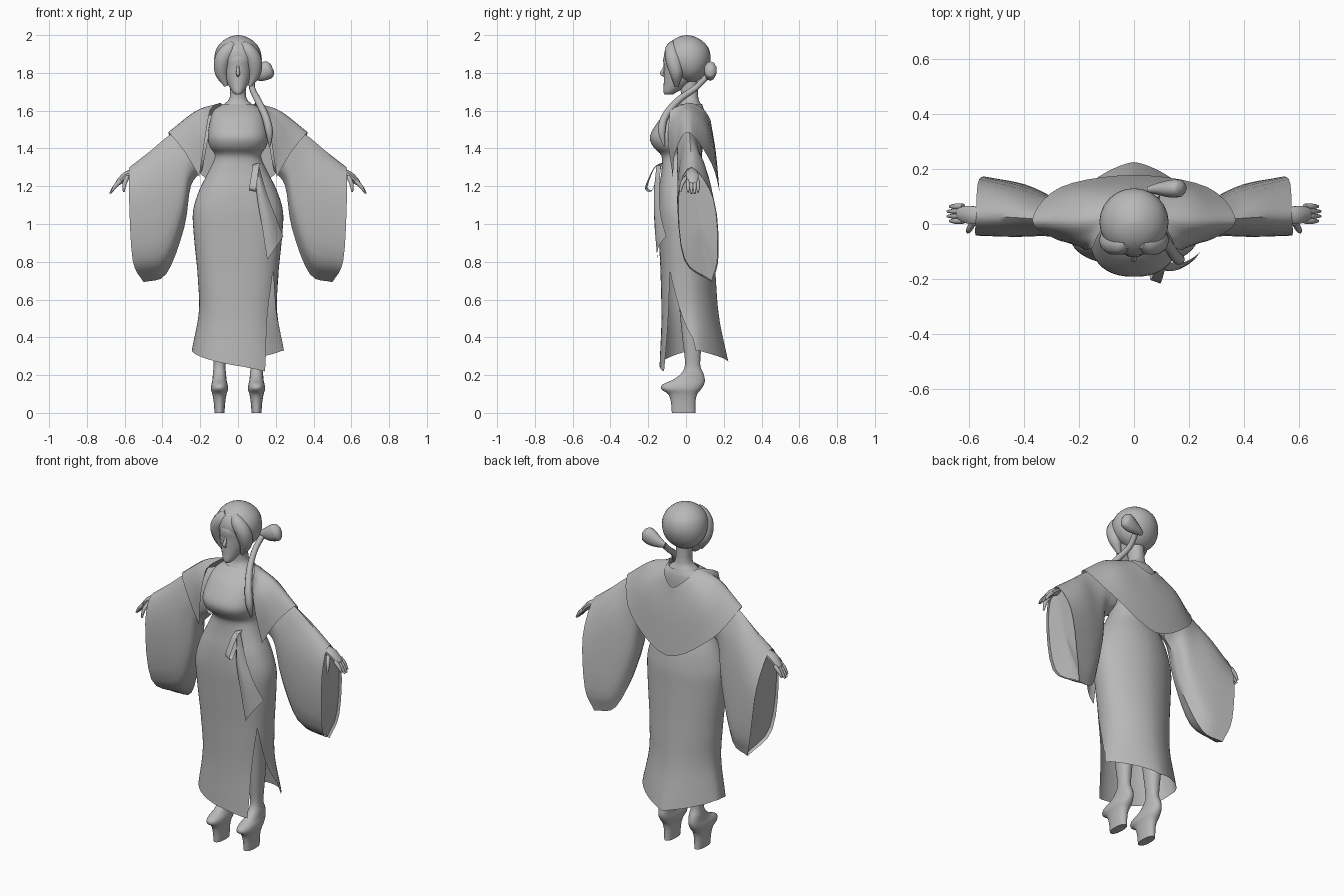
import bpy, bmesh, math
from mathutils import Vector

grey = bpy.data.materials.new("plain_grey")
grey.diffuse_color = (0.48, 0.48, 0.48, 1)


def spline(keys, n):
    """Smooth curve through tuples of any length, n steps per span."""
    keys = [Vector(k) for k in keys]
    out = []
    for i in range(len(keys) - 1):
        b, c = keys[i], keys[i + 1]
        a = keys[i - 1] if i else b * 2 - c
        d = keys[i + 2] if i + 2 < len(keys) else c * 2 - b
        for k in range(n):
            t = k / n
            out.append(0.5 * (b * 2 + (c - a) * t + (a * 2 - b * 5 + c * 4 - d) * t * t
                              + (b * 3 - a - c * 3 + d) * t ** 3))
    out.append(keys[-1])
    return out


def grid(name, rows, closed=True, caps=(False, False), side=1):
    """Skin a list of point rows into a smooth surface."""
    bm = bmesh.new()
    vs = [[bm.verts.new((p[0] * side, p[1], p[2])) for p in r] for r in rows]
    n = len(rows[0])
    for r, s in zip(vs, vs[1:]):
        for i in range(n if closed else n - 1):
            j = (i + 1) % n
            bm.faces.new((r[i], r[j], s[j], s[i]))
    for on, r in zip(caps, (vs[0], vs[-1])):
        if on:
            bm.faces.new(r)
    bmesh.ops.remove_doubles(bm, verts=bm.verts, dist=0.0004)
    bmesh.ops.recalc_face_normals(bm, faces=bm.faces)
    me = bpy.data.meshes.new(name)
    bm.to_mesh(me)
    bm.free()
    me.materials.append(grey)
    ob = bpy.data.objects.new(name, me)
    bpy.context.collection.objects.link(ob)
    bpy.ops.object.select_all(action='DESELECT')
    ob.select_set(True)
    bpy.context.view_layer.objects.active = ob
    bpy.ops.object.shade_smooth_by_angle(angle=math.radians(50))
    return ob


def oval(a, hx, yf, yb, e=0.85, e_back=None):
    """Point on a rounded cross-section: half width, front y, back y."""
    c, s = math.cos(a), math.sin(a)
    if s > 0 and e_back:
        e = e_back
    x = hx * math.copysign(abs(c) ** e, c)
    return x, (yf + yb) / 2 + (yb - yf) / 2 * math.copysign(abs(s) ** e, s)


def loft(name, keys, n=3, seg=24, cx=0, side=1, e=0.9):
    """Stacked ovals; keys are (z, half width, front y, back y)."""
    rows = []
    for z, hx, yf, yb in spline(keys, n):
        pts = [oval(2 * math.pi * i / seg, hx, yf, yb, e) for i in range(seg)]
        rows.append([(x + cx, y, z) for x, y in pts])
    return grid(name, rows, True, (True, True), side)


def tube(name, keys, side=1, flat=1.0, seg=10):
    """Tapered strand; keys are (x, y, z, radius)."""
    pts = spline(keys, 5)
    rows = []
    for i, p in enumerate(pts):
        d = (pts[min(i + 1, len(pts) - 1)] - pts[max(i - 1, 0)]).to_3d().normalized()
        u = d.cross(Vector((0, 1, 0.01))).normalized()
        v = d.cross(u)
        rows.append([p.to_3d() + p[3] * (u * math.cos(t) + v * math.sin(t) * flat)
                     for t in [2 * math.pi * k / seg for k in range(seg)]])
    return grid(name, rows, True, (True, True), side)


# Dress: chest, waist and hips, then a skirt split on one side and pointed at the back
dress_keys = [(1.635, 0.08, -0.045, 0.085), (1.605, 0.125, -0.085, 0.095), (1.56, 0.145, -0.135, 0.10),
              (1.47, 0.16, -0.19, 0.10), (1.41, 0.15, -0.175, 0.09), (1.36, 0.122, -0.13, 0.085),
              (1.28, 0.155, -0.13, 0.09), (1.18, 0.205, -0.145, 0.12), (1.07, 0.238, -0.15, 0.14),
              (0.95, 0.235, -0.145, 0.145), (0.75, 0.215, -0.135, 0.155)]
skirt_keys = [(0, 0.215, -0.135, 0.155), (0.5, 0.207, -0.13, 0.175), (1, 0.245, -0.14, 0.225)]
hem = [(-70, 0.22), (0, 0.325), (15, 0.33), (90, 0.265), (165, 0.33), (185, 0.33), (300, 0.22), (400, 0.22)]


def hem_z(deg):
    for (a, z0), (b, z1) in zip(hem, hem[1:]):
        if deg <= b:
            return z0 + (z1 - z0) * (deg - a) / (b - a)


SEG, rows = 56, []
for z, hx, yf, yb in spline(dress_keys, 4):
    low = min(1, max(0, (1.35 - z) / 0.25))
    row = []
    for i in range(SEG + 1):
        x, y = oval(math.radians(-35 + 360 * i / SEG), hx, yf, yb, 0.85 - 0.08 * low, 0.85 + 0.25 * low)
        row.append((x, y, z))
    rows.append(row)
for t, hx, yf, yb in spline(skirt_keys, 6)[1:]:
    row = []
    for i in range(SEG + 1):
        start, end = -35 + 42 * t, 325 - 23 * t
        deg = start + (end - start) * i / SEG
        x, y = oval(math.radians(deg), hx, yf, yb, 0.77 + 0.08 * t, 1.1 + 0.28 * t * t)
        row.append((x, y, 0.75 + (hem_z(deg) - 0.75) * t))
    rows.append(row)
grid("dress", rows, closed=False)

# Neck
loft("neck", [(1.60, 0.10, -0.05, 0.085), (1.632, 0.078, -0.04, 0.08), (1.67, 0.044, -0.025, 0.065),
              (1.78, 0.042, -0.04, 0.06)])

# Face, nose and hair
loft("face", [(1.685, 0.014, -0.112, -0.07), (1.70, 0.03, -0.12, -0.045), (1.74, 0.054, -0.118, 0.02),
              (1.78, 0.07, -0.117, 0.06), (1.83, 0.08, -0.117, 0.08), (1.88, 0.08, -0.12, 0.08),
              (1.93, 0.06, -0.09, 0.07)], e=1)
tube("nose", [(0, -0.110, 1.85, 0.005), (0, -0.118, 1.82, 0.008), (0, -0.128, 1.797, 0.010),
              (0, -0.114, 1.783, 0.006)])
loft("hair_cap", [(1.755, 0.05, -0.02, 0.06), (1.78, 0.088, -0.05, 0.09), (1.82, 0.116, -0.085, 0.115),
                  (1.875, 0.126, -0.115, 0.13), (1.93, 0.113, -0.108, 0.12), (1.97, 0.08, -0.075, 0.085),
                  (1.992, 0.04, -0.035, 0.045), (2.0, 0.008, 0, 0.01)], e=1)
for s in (-1, 1):
    tube("fringe", [(0.022, -0.068, 1.955, 0.022), (0.050, -0.072, 1.92, 0.040), (0.080, -0.066, 1.87, 0.044),
                    (0.086, -0.052, 1.80, 0.036), (0.062, -0.05, 1.73, 0.010)], s)
tube("side_bun", [(0.05, 0.125, 1.78, 0.015), (0.09, 0.128, 1.79, 0.032), (0.13, 0.128, 1.803, 0.046),
                  (0.165, 0.13, 1.82, 0.046), (0.182, 0.13, 1.828, 0.022)], flat=0.7)
tube("hair_tail", [(0.08, 0.11, 1.78, 0.016), (0.075, 0.05, 1.72, 0.016), (0.105, -0.04, 1.655, 0.018),
                   (0.145, -0.11, 1.57, 0.02), (0.165, -0.128, 1.49, 0.02), (0.168, -0.115, 1.41, 0.004)])

# Shoulder cape: each column runs neckline, middle, lower edge
half = [[(0.15, -0.085, 1.60), (0.175, -0.095, 1.45), (0.205, -0.07, 1.25)],
        [(0.13, -0.04, 1.625), (0.215, -0.06, 1.53), (0.285, -0.055, 1.385)],
        [(0.09, 0.03, 1.64), (0.22, 0.015, 1.60), (0.37, 0.015, 1.485)],
        [(0.075, 0.095, 1.605), (0.20, 0.12, 1.49), (0.265, 0.135, 1.32)],
        [(0, 0.13, 1.55), (0, 0.158, 1.38), (0, 0.178, 1.165)]]
cols = half + [[(-x, y, z) for x, y, z in c] for c in reversed(half[:-1])]
cols = [spline(c, 5) for c in cols]
grid("shoulder_cape", [spline(r, 5) for r in zip(*cols)], closed=False)

# Hanging sleeves: each section runs top, front, front low, bottom tip, back low, back
sleeve = [[(.14, .02, 1.58), (.16, -.04, 1.45), (.18, -.03, 1.33), (.19, .02, 1.28), (.18, .07, 1.33), (.16, .08, 1.46)],
          [(.26, .02, 1.53), (.26, -.045, 1.40), (.255, -.035, 1.27), (.25, .02, 1.20), (.255, .07, 1.27), (.26, .08, 1.40)],
          [(.37, .02, 1.465), (.34, -.04, 1.30), (.30, -.03, 1.08), (.285, .05, .98), (.30, .10, 1.08), (.34, .09, 1.32)],
          [(.46, .025, 1.39), (.45, -.045, 1.20), (.39, -.015, .86), (.38, .11, .735), (.40, .145, .86), (.44, .12, 1.25)],
          [(.575, .03, 1.30), (.577, -.04, 1.15), (.558, -.01, .81), (.50, .14, .692), (.54, .172, .83), (.568, .15, 1.12)]]


def ring(keys, n=4):
    """Closed smooth section with a crisp bottom tip."""
    out = spline([keys[k] for k in (3, 4, 5, 0, 1, 2, 3)], n)
    return out[:-1]


for s in (-1, 1):
    stations = [spline(c, 4) for c in zip(*sleeve)]
    rings = [ring(sec) for sec in zip(*stations)]
    grid("sleeve", rings, True, (False, False), s)

    # Lining that closes the sleeve just inside the cuff
    rim = [a.lerp(b, 0.6) for a, b in zip(rings[-2], rings[-1])]
    mid = sum(rim, Vector((0, 0, 0))) / len(rim)
    grid("sleeve_lining", [[p.lerp(mid, t) for p in rim] for t in (0.02, 0.4, 0.8, 1)], True, (False, False), s)

    # Forearm, hand and fingers
    tube("forearm", [(0.44, 0.03, 1.34, 0.026), (0.51, 0.03, 1.302, 0.024), (0.575, 0.03, 1.266, 0.019)], s)
    tube("palm", [(0.56, 0.03, 1.274, 0.018), (0.595, 0.033, 1.255, 0.020), (0.63, 0.037, 1.222, 0.016),
                  (0.64, 0.037, 1.21, 0.01)], s, flat=1.7)
    for k in range(4):
        y, drop = 0.011 + 0.0175 * k, 0.008 * abs(k - 1.5)
        tube("finger", [(0.622, y, 1.228, 0.011), (0.65, y, 1.20, 0.0105),
                        (0.682 - drop, y, 1.157 + drop, 0.005)], s, seg=8)
    tube("thumb", [(0.585, 0.005, 1.25, 0.012), (0.60, -0.02, 1.215, 0.011), (0.605, -0.03, 1.17, 0.005)], s, seg=8)

    # Leg with its tall platform shoe
    loft("leg_and_shoe", [(0, 0.026, -0.075, 0.05), (0.06, 0.031, -0.08, 0.05), (0.10, 0.038, -0.095, 0.06),
                          (0.125, 0.045, -0.13, 0.08), (0.15, 0.043, -0.125, 0.095), (0.175, 0.037, -0.07, 0.1),
                          (0.21, 0.035, -0.025, 0.092), (0.26, 0.031, -0.005, 0.075),
                          (0.40, 0.042, -0.02, 0.085), (0.60, 0.055, -0.04, 0.09),
                          (0.85, 0.07, -0.07, 0.08)], cx=0.098, side=s)

# Ribbon loop at the waist, its strip flaring towards one edge
loop = [(-0.128, 1.32), (-0.165, 1.30), (-0.195, 1.24), (-0.210, 1.19), (-0.185, 1.175),
        (-0.165, 1.21), (-0.145, 1.27), (-0.128, 1.32)]
grid("ribbon_loop", [[(0.085 + 0.15 * (z - 1.24) + dx, -0.17 + (y + 0.17) * (1 + dx * 9),
                       1.24 + (z - 1.24) * (1 + dx * 4)) for dx in (-0.018, 0, 0.018)]
                     for y, z in spline(loop, 4)], closed=False)

# Hanging sash end: left edge and right edge pairs
left = [(0.09, -0.135, 1.31), (0.10, -0.155, 1.15), (0.125, -0.155, 1.0), (0.155, -0.147, 0.81)]
right = [(0.11, -0.13, 1.31), (0.15, -0.137, 1.17), (0.195, -0.13, 1.05), (0.24, -0.10, 0.935)]
rows = []
for a, b in zip(spline(left, 4), spline(right, 4)):
    rows.append([a.lerp(b, t) + Vector((0, -0.02 * 4 * t * (1 - t) - 0.004, 0)) for t in (0, 0.25, 0.5, 0.75, 1)])
grid("sash_end", rows, closed=False)
